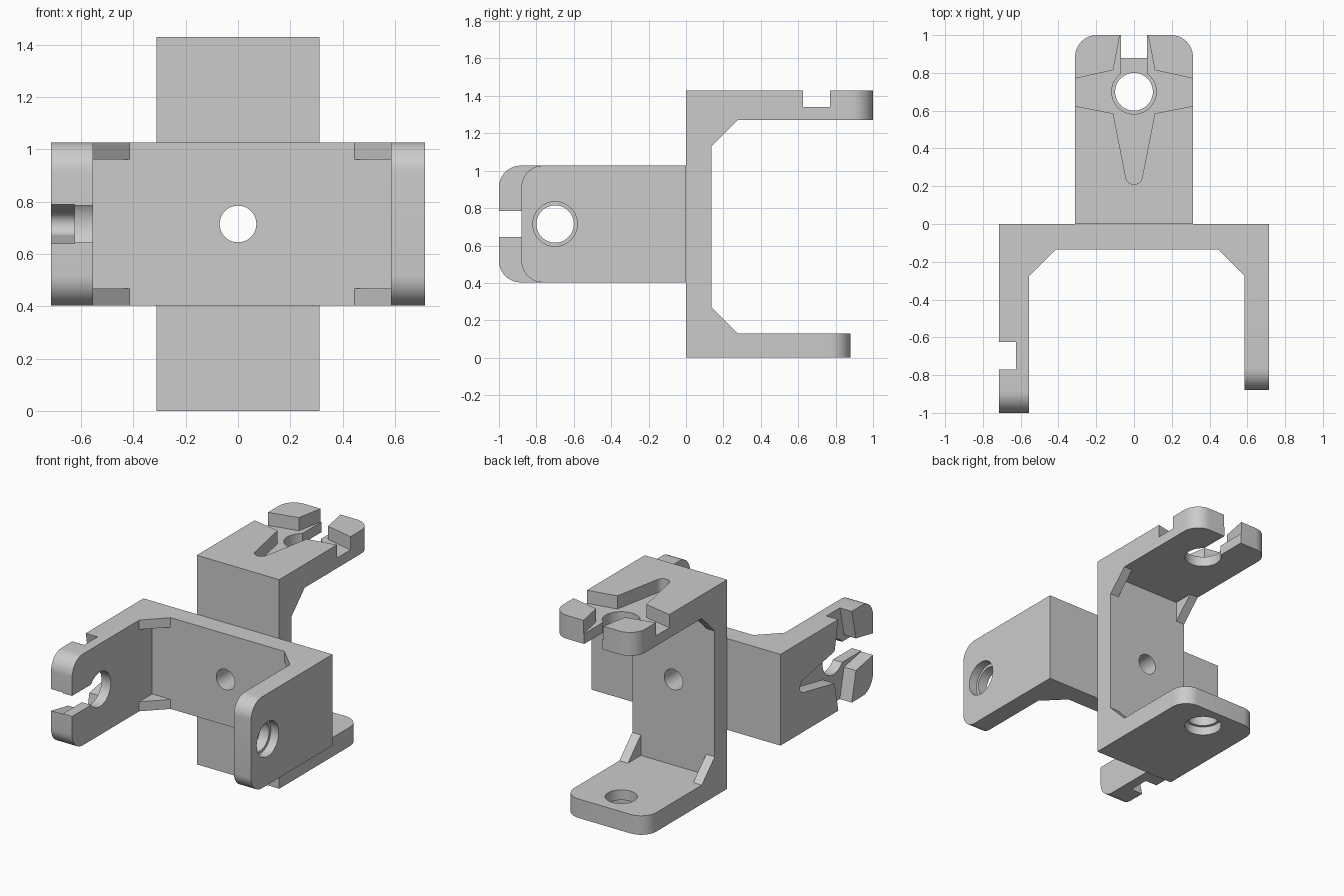
import bpy, bmesh
from math import radians, cos, sin, pi
from mathutils import Matrix, Vector

if "Cube" in bpy.data.objects:
    bpy.data.objects.remove(bpy.data.objects["Cube"])

H, W = 1.43, 0.312          # bracket height and half width
T_PLATE, T_LOW, T_TOP = 0.135, 0.13, 0.16
CZ = H / 2


def prism(name, pts, lo, hi, axis):
    """Extrude a 2D outline along an axis: x takes (y, z), y takes (x, z), z takes (x, y)."""
    place = {'x': lambda a, b, t: (t, a, b),
             'y': lambda a, b, t: (a, t, b),
             'z': lambda a, b, t: (a, b, t)}[axis]
    bm = bmesh.new()
    face = bm.faces.new([bm.verts.new(place(a, b, lo)) for a, b in pts])
    ext = bmesh.ops.extrude_face_region(bm, geom=[face])
    move = Vector(place(0, 0, hi - lo))
    bmesh.ops.translate(bm, vec=move, verts=[v for v in ext['geom'] if isinstance(v, bmesh.types.BMVert)])
    bmesh.ops.recalc_face_normals(bm, faces=bm.faces)
    me = bpy.data.meshes.new(name)
    bm.to_mesh(me)
    bm.free()
    ob = bpy.data.objects.new(name, me)
    bpy.context.collection.objects.link(ob)
    return ob


def circle(cx, cy, r, n=48):
    return [(cx + r * cos(2 * pi * i / n), cy + r * sin(2 * pi * i / n)) for i in range(n)]


def rect(x0, x1, y0, y1):
    return [(x0, y0), (x1, y0), (x1, y1), (x0, y1)]


tools = []


def boolean(target, tool, op='DIFFERENCE'):
    tool.hide_render = True
    mod = target.modifiers.new(tool.name, 'BOOLEAN')
    mod.object, mod.operation, mod.solver = tool, op, 'EXACT'
    tools.append(tool)


# U-shaped body from its side profile
body = prism("rear_bracket", [(0, 0), (0.88, 0), (0.88, T_LOW), (T_PLATE, T_LOW),
                              (T_PLATE, H - T_TOP), (1, H - T_TOP), (1, H), (0, H)], -W, W, 'x')

# rounded arm tips
bm = bmesh.new()
bm.from_mesh(body.data)
tips = [e for e in bm.edges if all(v.co.y > 0.8 for v in e.verts)
        and abs(e.verts[0].co.z - e.verts[1].co.z) > 0.05]
bmesh.ops.bevel(bm, geom=tips, offset=0.115, segments=10, profile=0.5, affect='EDGES')
bm.to_mesh(body.data)
bm.free()

# narrow gussets in the four inner corners, sunk a little into the walls
g, s = 0.14, 0.03
for side in (-1, 1):
    lo, hi = sorted((side * W, side * (W - 0.065)))
    for z, d in ((T_LOW, 1), (H - T_TOP, -1)):
        y = T_PLATE
        pts = [(y - s, z - d * s), (y + g, z - d * s), (y + g, z), (y, z + d * g), (y - s, z + d * g)]
        boolean(body, prism("gusset", pts, lo, hi, 'x'), 'UNION')

# horn-shaped pocket in the outer face of the long arm
half = [(0.071, 1.02), (0.11, 0.815), (0.338, 0.764), (0.338, 0.63), (0.11, 0.585)]
tip = [(0.045 * cos(a), 0.255 + 0.045 * sin(a)) for a in [-pi * i / 12 for i in range(13)]]
pocket = half + tip + [(-x, y) for x, y in reversed(half)]
boolean(body, prism("horn_pocket", pocket, H - 0.09, H + 0.1, 'z'))

# holes: long arm with open slot, stepped short arm, plate centre
boolean(body, prism("long_arm_hole", circle(0, 0.7, 0.118), 1.1, 1.6, 'z'))
boolean(body, prism("long_arm_slot", rect(-0.07, 0.07, 0.72, 1.1), 1.15, 1.55, 'z'))
boolean(body, prism("short_arm_hole", circle(0, 0.7, 0.1), -0.1, 0.3, 'z'))
boolean(body, prism("short_arm_step", circle(0, 0.7, 0.119), -0.15, 0.06, 'z'))
boolean(body, prism("plate_hole", circle(0, CZ, 0.07), -0.1, 0.3, 'y'))

# bake the cuts and drop the tools
bpy.context.view_layer.update()
deps = bpy.context.evaluated_depsgraph_get()
mesh = bpy.data.meshes.new_from_object(body.evaluated_get(deps))
body.modifiers.clear()
body.data = mesh
for t in tools:
    bpy.data.objects.remove(t, do_unlink=True)

bpy.context.view_layer.objects.active = body
body.select_set(True)
bpy.ops.object.shade_smooth_by_angle(angle=radians(25))

# identical front bracket, turned a quarter and facing the other way
front = body.copy()
front.name = "front_bracket"
bpy.context.collection.objects.link(front)
turn = Matrix(((0, 0, -1, 0), (0, -1, 0, 0), (-1, 0, 0, 0), (0, 0, 0, 1)))
front.matrix_world = Matrix.Translation((0, 0, CZ)) @ turn @ Matrix.Translation((0, 0, -CZ))
